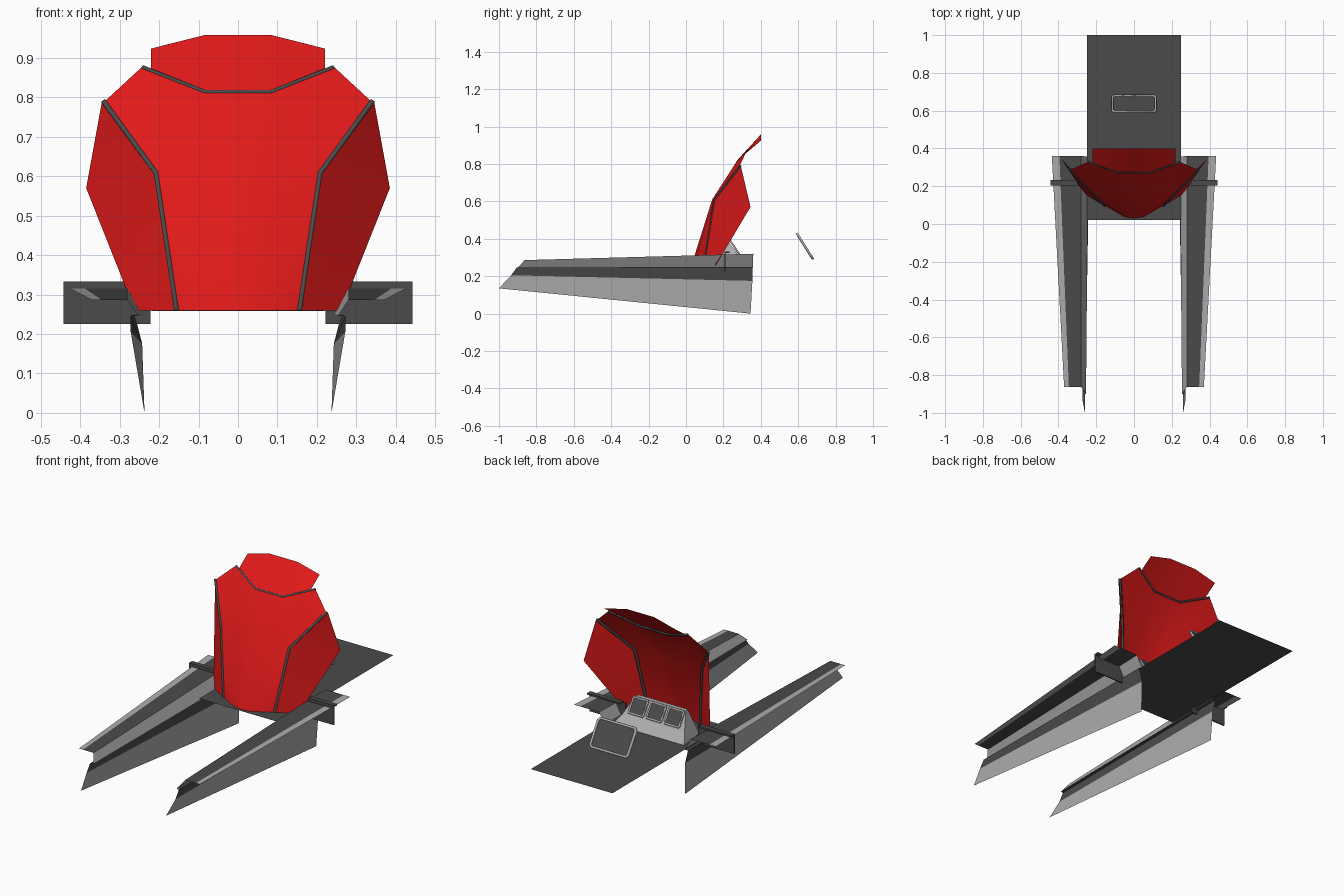
import bpy, bmesh

if "Cube" in bpy.data.objects:
    bpy.data.objects.remove(bpy.data.objects["Cube"])


def mat(name, rgb):
    m = bpy.data.materials.new(name)
    m.diffuse_color = (*rgb, 1)
    m.use_nodes = True
    m.node_tree.nodes["Principled BSDF"].inputs["Base Color"].default_value = m.diffuse_color
    return m


RED = mat("red_paint", (0.75, 0.01, 0.01))
DARK = mat("dark_metal", (0.07, 0.07, 0.07))
LIGHT = mat("light_metal", (0.42, 0.42, 0.42))


def sheet(name, pts, faces, m, mirror=True, smooth=False):
    """Thin panel from a few points; the +x half is mirrored to -x."""
    me = bpy.data.meshes.new(name)
    me.from_pydata(pts, [], faces)
    bm = bmesh.new()
    bm.from_mesh(me)
    bmesh.ops.recalc_face_normals(bm, faces=bm.faces)
    bm.to_mesh(me)
    bm.free()
    ob = bpy.data.objects.new(name, me)
    bpy.context.collection.objects.link(ob)
    me.materials.append(m)
    if mirror:
        mod = ob.modifiers.new("mirror", 'MIRROR')
        mod.merge_threshold = 0.0005
    if smooth:
        me.shade_smooth()
        bpy.context.view_layer.objects.active = ob
        ob.select_set(True)
        bpy.ops.object.shade_smooth_by_angle(angle=0.6)
        ob.select_set(False)
    return ob


def strip(name, a, b, m):
    """Strip between two polylines, mirrored."""
    n = len(a)
    return sheet(name, a + b, [(i, i + 1, n + i + 1, n + i) for i in range(n - 1)], m)


def tube(name, pts, r, m, cyclic=False):
    """Four-sided trim along a path."""
    cu = bpy.data.curves.new(name, 'CURVE')
    cu.dimensions = '3D'
    cu.bevel_depth = r
    cu.bevel_resolution = 0
    cu.use_fill_caps = True
    sp = cu.splines.new('POLY')
    sp.points.add(len(pts) - 1)
    for p, c in zip(sp.points, pts):
        p.co = (*c, 1)
    sp.use_cyclic_u = cyclic
    cu.materials.append(m)
    ob = bpy.data.objects.new(name, cu)
    bpy.context.collection.objects.link(ob)


def box(name, lo, hi, m):
    bm = bmesh.new()
    bmesh.ops.create_cube(bm, size=1)
    for v in bm.verts:
        v.co = [(l + h) / 2 + c * (h - l) for l, h, c in zip(lo, hi, v.co)]
    me = bpy.data.meshes.new(name)
    bm.to_mesh(me)
    bm.free()
    me.materials.append(m)
    ob = bpy.data.objects.new(name, me)
    bpy.context.collection.objects.link(ob)
    ob.modifiers.new("mirror", 'MIRROR')


def screen(name, x, w, y0, z0, y1, z1, r):
    """Slanted display: framed panel with clipped corners."""
    c = 0.18
    uv = [(-1, -1 + c), (-1, 1 - c), (-1 + c / 2, 1), (1 - c / 2, 1),
          (1, 1 - c), (1, -1 + c), (1 - c / 2, -1), (-1 + c / 2, -1)]
    pts = [(x + u * w, y0 + (y1 - y0) * (v + 1) / 2, z0 + (z1 - z0) * (v + 1) / 2)
           for u, v in uv]
    sheet(name + "_panel", pts, [tuple(range(8))], DARK, mirror=False)
    tube(name + "_frame", pts, r, LIGHT, cyclic=True)


# floor deck
sheet("floor", [(0, .02, .257), (.25, .02, .257), (.25, 1, .257), (0, 1, .257)],
      [(0, 1, 2, 3)], DARK)

# long forks: flat top, outer lip, inner wall, recess and lower fin (front, rear)
top_in = [(.28, -.862, .286), (.28, .36, .32)]
top_out = [(.345, -.862, .286), (.395, .36, .32)]
lip = [(.37, -.862, .286), (.435, .36, .32)]
wall = [(.254, -.90, .246), (.243, .357, .25)]
groove = [(.272, -.905, .246), (.262, .357, .25)]
fin_top = [(.272, -.935, .205), (.243, .355, .175)]
fin_low = [(.26, -1, .135), (.237, .345, 0)]
strip("fork_top", top_in, top_out, DARK)
strip("fork_lip", top_out, lip, LIGHT)
strip("fork_wall", top_in, wall, LIGHT)
strip("fork_ledge", wall, groove, DARK)
strip("fork_groove", groove, fin_top, DARK)
strip("fork_fin", fin_top, fin_low, LIGHT)

# cross brackets carrying the forks
box("fork_bracket", (.222, .205, .225), (.443, .212, .328), DARK)
box("bracket_rail", (.24, .205, .324), (.443, .232, .333), DARK)

# red shield: centre, cheeks and visor
sheet("shield_centre",
      [(0, .03, .26), (.05, .038, .26), (.15, .095, .26),
       (0, .14, .61), (.085, .14, .61), (.205, .15, .61),
       (0, .27, .812), (.085, .27, .812), (.245, .328, .876), (.338, .287, .79)],
      [(0, 1, 4, 3), (1, 2, 5, 4), (3, 4, 7, 6), (4, 5, 9), (4, 9, 8, 7)],
      RED, smooth=True)
sheet("shield_cheek",
      [(.162, .1, .26), (.262, .16, .26), (.385, .345, .57),
       (.345, .293, .79), (.212, .153, .605)],
      [(0, 1, 2, 4), (4, 2, 3)], RED, smooth=True)
sheet("shield_visor",
      [(0, .272, .816), (.085, .272, .816), (.22, .325, .872),
       (.22, .4, .924), (.085, .4, .958), (0, .4, .958)],
      [(0, 1, 4, 5), (1, 2, 3, 4)], RED, smooth=True)

# dark seams between the shield panels
for s, side in ((1, "right"), (-1, "left")):
    tube("shield_seam_" + side,
         [(s * .156, .099, .26), (s * .208, .153, .608), (s * .341, .291, .79)], .008, DARK)
tube("visor_seam", [(-.243, .33, .876), (-.085, .274, .813),
                    (.085, .274, .813), (.243, .33, .876)], .006, DARK)

# control console
rows = [(.22, .33, .258), (.19, .285, .305), (.155, .222, .39), (.15, .2, .39)]
sheet("console", [p for w, y, z in rows for p in ((0, y, z), (w, y, z))]
      + [(.2, .17, .258)],
      [(0, 1, 3, 2), (2, 3, 5, 4), (4, 5, 7, 6), (1, 8, 7, 5, 3)], LIGHT)
for i, x in enumerate((-.11, 0, .11)):
    screen(f"console_screen_{i + 1}", x, .044, .283, .32, .235, .392, .006)

# large free-standing display
screen("rear_display", 0, .115, .677, .294, .595, .424, .008)
